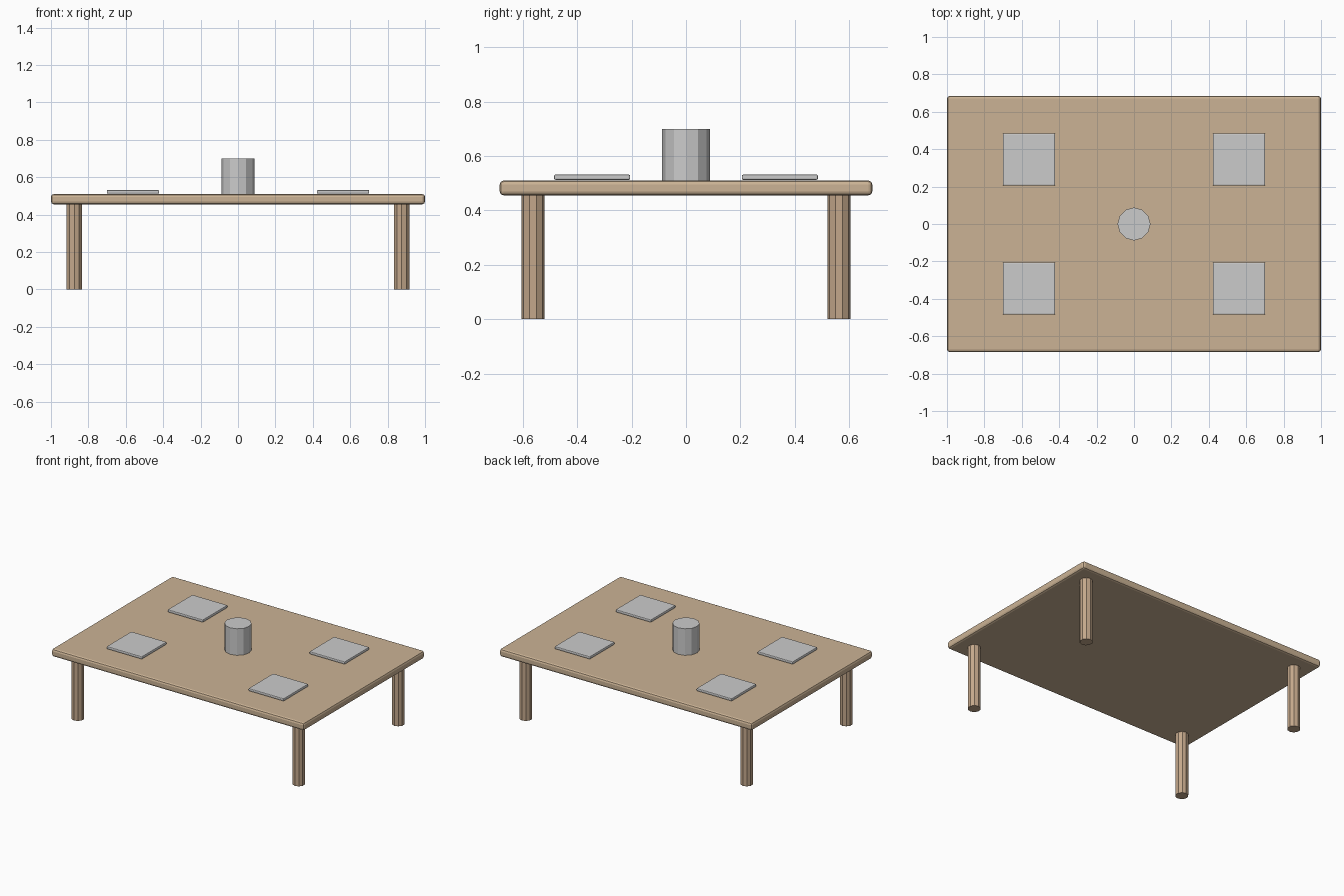
import bpy

if "Cube" in bpy.data.objects:
    bpy.data.objects.remove(bpy.data.objects["Cube"])


def make_material(name, color):
    mat = bpy.data.materials.new(name)
    mat.diffuse_color = (*color, 1)
    mat.use_nodes = True
    mat.node_tree.nodes["Principled BSDF"].inputs["Base Color"].default_value = mat.diffuse_color
    return mat


def finish(name, mat):
    obj = bpy.context.object
    obj.name = name
    if mat:
        obj.data.materials.append(mat)
    return obj


def slab(name, x, y, z0, z1, sx, sy, bevel, mat=None):
    bpy.ops.mesh.primitive_cube_add(size=1, location=(x, y, (z0 + z1) / 2))
    obj = finish(name, mat)
    obj.scale = (sx, sy, z1 - z0)
    bpy.ops.object.transform_apply(location=False, rotation=False, scale=True)
    mod = obj.modifiers.new("rounded_edges", 'BEVEL')
    mod.width = bevel
    mod.segments = 2
    return obj


def post(name, x, y, z0, z1, radius, sides, mat=None):
    bpy.ops.mesh.primitive_cylinder_add(
        vertices=sides, radius=radius, depth=z1 - z0,
        location=(x, y, (z0 + z1) / 2))
    return finish(name, mat)


wood = make_material("wood", (0.6, 0.45, 0.3))
leg_wood = make_material("leg_wood", (0.55, 0.39, 0.26))

# Table top
slab("table_top", 0, 0, 0.455, 0.51, 2.0, 1.37, 0.015, wood)

# Legs and place settings, one per corner
for side, sx in (("left", -1), ("right", 1)):
    for end, sy in (("front", -1), ("back", 1)):
        post(f"{end}_{side}_leg", sx * 0.875, sy * 0.5625, 0, 0.46,
             0.043, 10, leg_wood)
        slab(f"{end}_{side}_plate", sx * 0.5615, sy * 0.345, 0.512, 0.532,
             0.28, 0.28, 0.006)

# Central pot
post("centre_pot", 0, 0, 0.505, 0.70, 0.088, 12)
